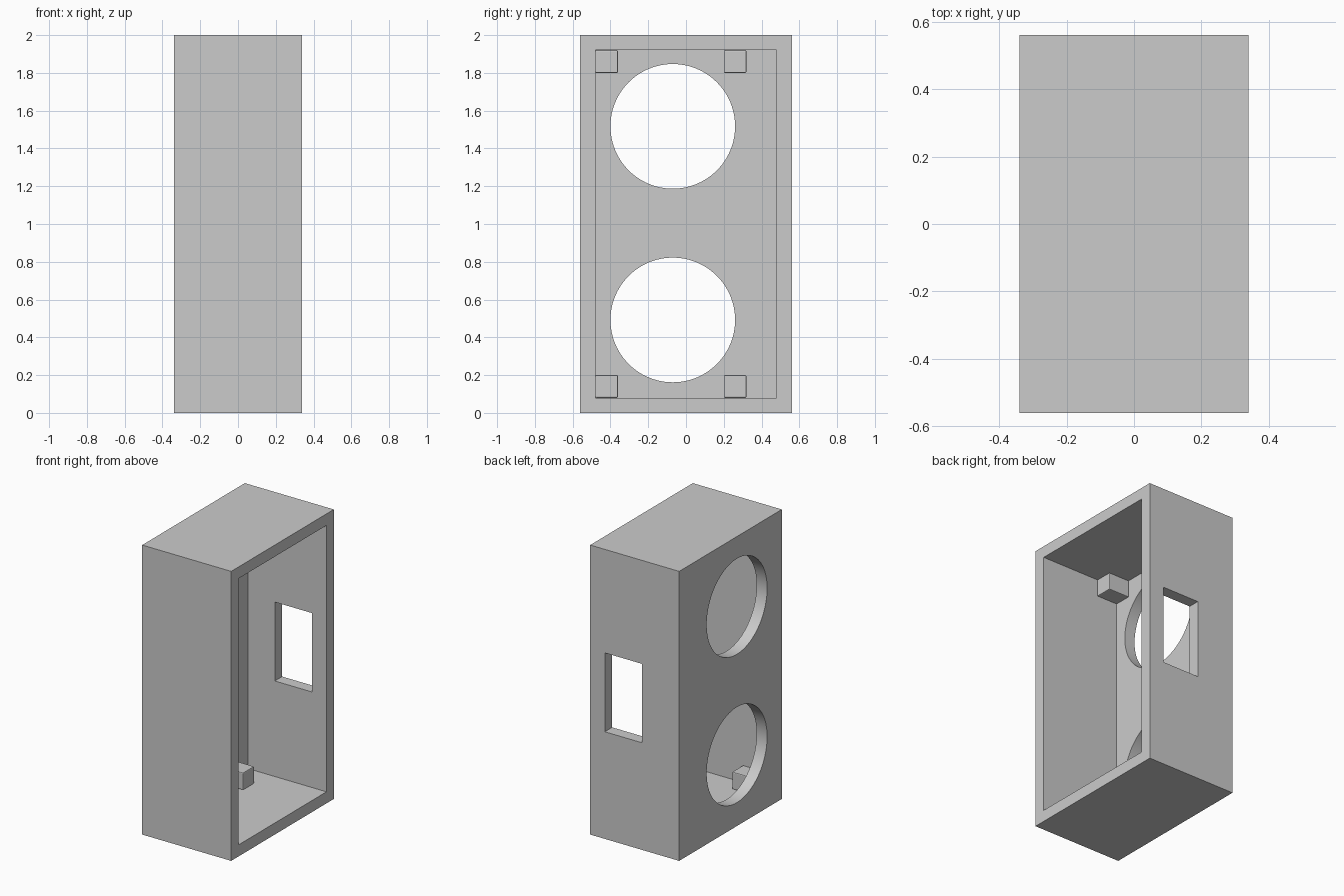
import bpy

if "Cube" in bpy.data.objects:
    bpy.data.objects.remove(bpy.data.objects["Cube"], do_unlink=True)

WALL = 0.08
HX, HY, H = 0.34, 0.56, 2.0

grey = bpy.data.materials.new("plain grey")
grey.use_nodes = True
grey.diffuse_color = (0.6, 0.6, 0.6, 1)
grey.node_tree.nodes["Principled BSDF"].inputs["Base Color"].default_value = (0.6, 0.6, 0.6, 1)


def box(name, x, y, z):
    """Box spanning the given (low, high) ranges."""
    spans = (x, y, z)
    bpy.ops.mesh.primitive_cube_add(size=1, location=[sum(s) / 2 for s in spans])
    ob = bpy.context.object
    ob.name = name
    ob.scale = [s[1] - s[0] for s in spans]
    bpy.ops.object.transform_apply(location=True, rotation=True, scale=True)
    ob.data.materials.append(grey)
    return ob


def cut(target, cutter):
    """Subtract the cutter from the target and discard it."""
    cutter.hide_render = True
    mod = target.modifiers.new("cut", "BOOLEAN")
    mod.operation = "DIFFERENCE"
    mod.solver = "EXACT"
    mod.object = cutter
    bpy.context.view_layer.objects.active = target
    bpy.ops.object.modifier_apply(modifier=mod.name)
    bpy.data.objects.remove(cutter, do_unlink=True)


# Hollow case, open on the +x side
case = box("case", (-HX, HX), (-HY, HY), (0, H))
cut(case, box("cavity_cutter", (-HX + WALL, HX + 0.1),
              (-HY + WALL, HY - WALL), (WALL, H - WALL)))

# Rectangular window in the back wall
cut(case, box("window_cutter", (-0.055, 0.228), (HY - 0.15, HY + 0.1), (0.74, 1.285)))

# Two round openings in the -x panel
for z in (0.492, 1.517):
    bpy.ops.mesh.primitive_cylinder_add(vertices=96, radius=0.33, depth=0.3,
                                        location=(-HX, -0.07, z),
                                        rotation=(0, 1.5707963, 0))
    hole = bpy.context.object
    hole.data.materials.append(grey)
    cut(case, hole)

bpy.ops.object.select_all(action="DESELECT")
case.select_set(True)
bpy.context.view_layer.objects.active = case
bpy.ops.object.shade_smooth_by_angle()

# Mounting blocks inside, at the top and bottom of the panel
for level, z in (("lower", WALL), ("upper", H - WALL - 0.12)):
    for side, y in (("front", -HY + WALL), ("back", 0.2)):
        block = box(f"{level}_{side}_block", (-HX + WALL, -0.1), (y, y + 0.12), (z, z + 0.12))
        bevel = block.modifiers.new("soft edges", "BEVEL")
        bevel.width = 0.006
        bevel.segments = 2
